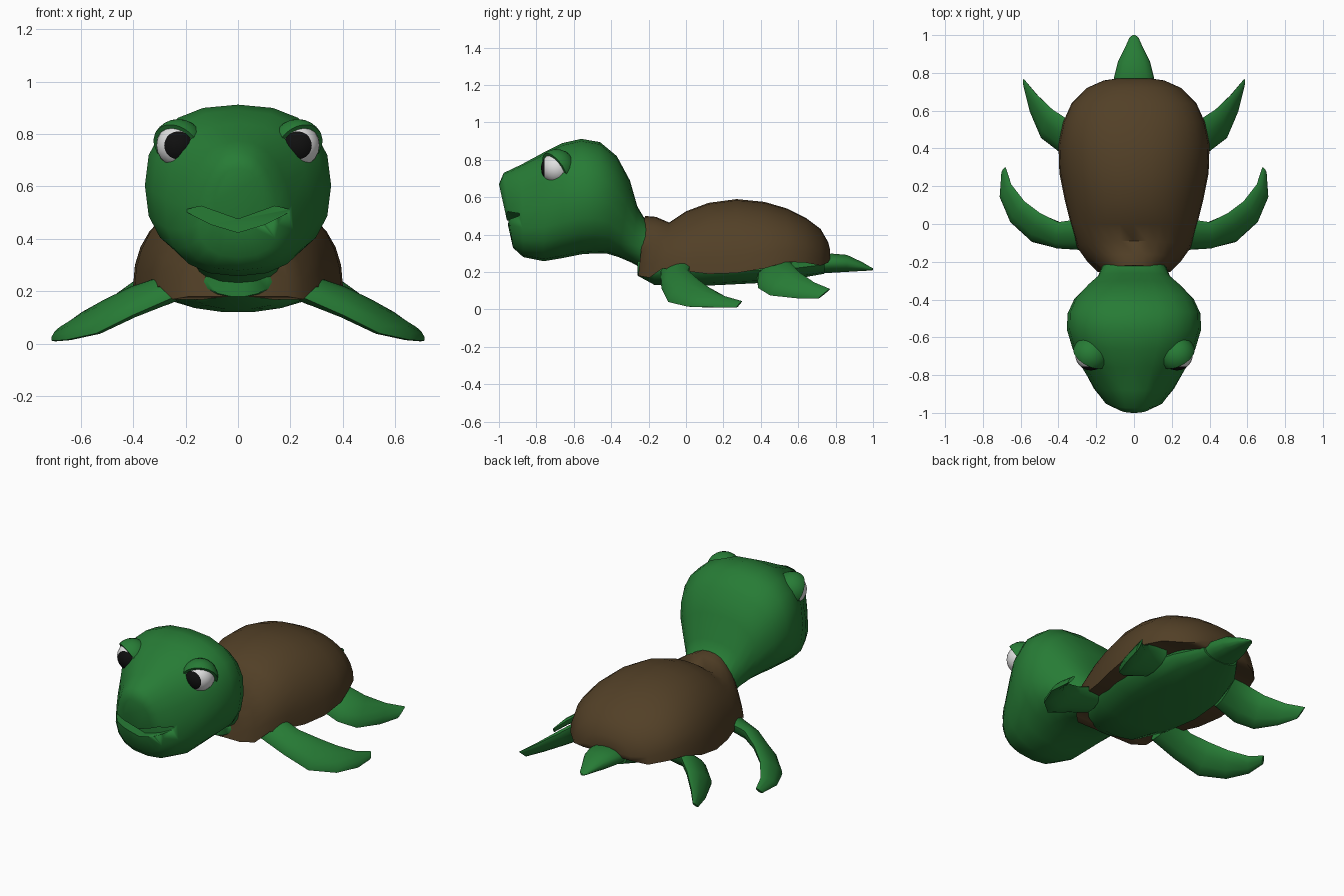
import bpy, bmesh
from math import sin, cos, pi, radians
from mathutils import Vector, Matrix

cube = bpy.data.objects.get("Cube")
if cube:
    bpy.data.objects.remove(cube, do_unlink=True)


def material(name, red, green, blue):
    mat = bpy.data.materials.new(name)
    mat.use_nodes = True
    color = (red, green, blue, 1)
    mat.diffuse_color = color
    shader = mat.node_tree.nodes["Principled BSDF"]
    shader.inputs["Base Color"].default_value = color
    shader.inputs["Roughness"].default_value = 0.8
    return mat


SKIN = material("skin green", 0.02, 0.2, 0.036)
SHELL = material("shell brown", 0.085, 0.051, 0.02)
WHITE = material("eye white", 0.75, 0.75, 0.75)
BLACK = material("pupil black", 0.005, 0.005, 0.005)


def finish(name, bm, mats, angle=50):
    bmesh.ops.recalc_face_normals(bm, faces=bm.faces)
    mesh = bpy.data.meshes.new(name)
    bm.to_mesh(mesh)
    bm.free()
    for mat in mats:
        mesh.materials.append(mat)
    obj = bpy.data.objects.new(name, mesh)
    bpy.context.collection.objects.link(obj)
    bpy.ops.object.select_all(action="DESELECT")
    obj.select_set(True)
    bpy.context.view_layer.objects.active = obj
    bpy.ops.object.shade_smooth_by_angle(angle=radians(angle))
    return obj


def loft(name, rings, mat, angle=50):
    """Skin closed rings of points in order and cap both ends."""
    bm = bmesh.new()
    loops = [[bm.verts.new(p) for p in ring] for ring in rings]
    n = len(loops[0])
    for a, b in zip(loops, loops[1:]):
        for i in range(n):
            j = (i + 1) % n
            bm.faces.new((a[i], a[j], b[j], b[i]))
    bm.faces.new(loops[0])
    bm.faces.new(loops[-1])
    return finish(name, bm, [mat], angle)


def power(value, n):
    return (1 if value >= 0 else -1) * abs(value) ** (2 / n)


def oval(top, bottom, width, pinch=0, n=2.4, count=20):
    """Rounded section between a top and a bottom (y, z) point."""
    points = []
    for i in range(count):
        t = 2 * pi * i / count
        s = power(sin(t), n)
        y = (top[0] + bottom[0]) / 2 + s * (top[0] - bottom[0]) / 2
        z = (top[1] + bottom[1]) / 2 + s * (top[1] - bottom[1]) / 2
        points.append((width * power(cos(t), n) * (1 - pinch * s), y, z))
    return points


# Head and neck, from the snout back into the shell
head = loft("head", [
    oval((-1.0, .67), (-.945, .42), .09, .15),
    oval((-.975, .73), (-.925, .33), .15, .2),
    oval((-.88, .775), (-.87, .28), .205, .2),
    oval((-.76, .84), (-.76, .258), .275, .08),
    oval((-.66, .89), (-.66, .275), .325),
    oval((-.56, .912), (-.56, .295), .355),
    oval((-.46, .895), (-.49, .3), .352),
    oval((-.37, .82), (-.42, .298), .315),
    oval((-.3, .69), (-.36, .28), .25),
    oval((-.26, .55), (-.29, .25), .19),
    oval((-.2, .45), (-.2, .2), .16),
    oval((-.08, .42), (-.08, .2), .15)], SKIN)

# Open mouth with a small beak in the upper lip
lips = [(-.21, .51), (-.14, .525), (0, .475), (.14, .525), (.21, .51),
        (.1, .455), (0, .425), (-.1, .455)]
cutter = loft("mouth_cutter", [[(x, y, z) for x, z in lips] for y in (-1.1, -.89)], SKIN)
cutter.hide_render = True
cut = head.modifiers.new("mouth", "BOOLEAN")
cut.operation = "DIFFERENCE"
cut.object = cutter
bpy.context.view_layer.objects.active = head
bpy.ops.object.modifier_apply(modifier=cut.name)
bpy.data.objects.remove(cutter, do_unlink=True)


# Shell: arched sections of y, half width, rim height and top height
def arch(y, width, rim, top, n=2.2, count=16):
    points = []
    for i in range(count + 1):
        t = pi * i / count
        s = power(sin(t), n)
        points.append((width * power(cos(t), n), y - .035 * (1 - s) * (y < 0),
                       rim + (top - rim) * s))
    return points


loft("shell", [
    arch(-.22, .19, .18, .5), arch(-.16, .25, .17, .495), arch(-.09, .30, .22, .465),
    arch(0, .335, .205, .525), arch(.12, .365, .19, .57), arch(.27, .395, .195, .59),
    arch(.42, .4, .22, .575), arch(.54, .375, .255, .54), arch(.64, .33, .25, .49),
    arch(.72, .25, .235, .43), arch(.76, .16, .25, .36), arch(.77, .09, .27, .32)], SHELL)


# Belly running into the flat pointed tail
def flat(y, width, bottom, top):
    return oval((y, top), (y, bottom), width, n=2.1, count=14)


loft("belly", [
    flat(-.26, .12, .18, .3), flat(-.17, .2, .13, .3), flat(0, .26, .12, .28),
    flat(.2, .3, .13, .27), flat(.4, .29, .14, .28), flat(.6, .22, .165, .28),
    flat(.74, .12, .19, .29)], SKIN)
loft("tail", [
    flat(.68, .11, .19, .29), flat(.78, .105, .195, .3), flat(.86, .085, .2, .293),
    flat(.94, .045, .205, .255), flat(.985, .025, .208, .228), flat(1, .008, .21, .22)], SKIN)


# Flippers: sections between a leading and a trailing edge
def flipper(name, lead, trail, thick, side):
    lead = [Vector(p) for p in lead]
    trail = [Vector(p) for p in trail]
    mids = [(a + b) / 2 for a, b in zip(lead, trail)]
    rings = []
    for i, mid in enumerate(mids):
        chord = (lead[i] - trail[i]) / 2
        along = mids[min(i + 1, len(mids) - 1)] - mids[max(i - 1, 0)]
        up = chord.cross(along).normalized() * thick[i]
        ring = [mid + chord * cos(k * pi / 5) + up * sin(k * pi / 5) for k in range(10)]
        rings.append([(p.x * side, p.y, p.z) for p in ring])
    loft(name, rings, SKIN)


# Eyes: white ball with a pupil cap facing forward, and a lid shell behind
def eye(prefix, side):
    center = Vector((.228 * side, -.692, .757))
    bm = bmesh.new()
    bmesh.ops.create_uvsphere(bm, u_segments=20, v_segments=18, radius=.083)
    bmesh.ops.rotate(bm, verts=bm.verts, matrix=Matrix.Rotation(pi / 2, 3, "X"))
    for face in bm.faces:
        face.material_index = int(-face.calc_center_median().normalized().y > cos(radians(40)))
    bmesh.ops.translate(bm, verts=bm.verts, vec=center)
    finish(prefix + "_eye", bm, [WHITE, BLACK])

    bm = bmesh.new()
    bmesh.ops.create_uvsphere(bm, u_segments=20, v_segments=12, radius=.1)
    facing = Vector((-.42 * side, .72, .5)).normalized()
    bmesh.ops.bisect_plane(bm, geom=bm.verts[:] + bm.edges[:] + bm.faces[:],
                           plane_co=facing * -.012, plane_no=facing, clear_inner=True)
    rim = [e for e in bm.edges if e.is_boundary]
    bmesh.ops.contextual_create(bm, geom=rim)
    bmesh.ops.translate(bm, verts=bm.verts, vec=center)
    finish(prefix + "_eyelid", bm, [SKIN])


for prefix, side in (("left", 1), ("right", -1)):
    eye(prefix, side)
    flipper(prefix + "_front_flipper",
            [(.24, -.14, .18), (.4, -.13, .11), (.54, -.095, .04), (.655, .01, .015),
             (.71, .14, .012), (.7, .27, .01)],
            [(.26, .03, .25), (.4, .01, .21), (.5, .06, .165), (.58, .12, .12),
             (.65, .21, .07), (.68, .3, .045)],
            [.045, .04, .032, .025, .018, .008], side)
    flipper(prefix + "_rear_flipper",
            [(.26, .38, .17), (.4, .385, .115), (.485, .45, .075), (.545, .59, .06),
             (.578, .71, .06)],
            [(.24, .57, .26), (.36, .56, .25), (.43, .605, .2), (.515, .685, .145),
             (.585, .77, .11)],
            [.045, .042, .035, .022, .006], side)
